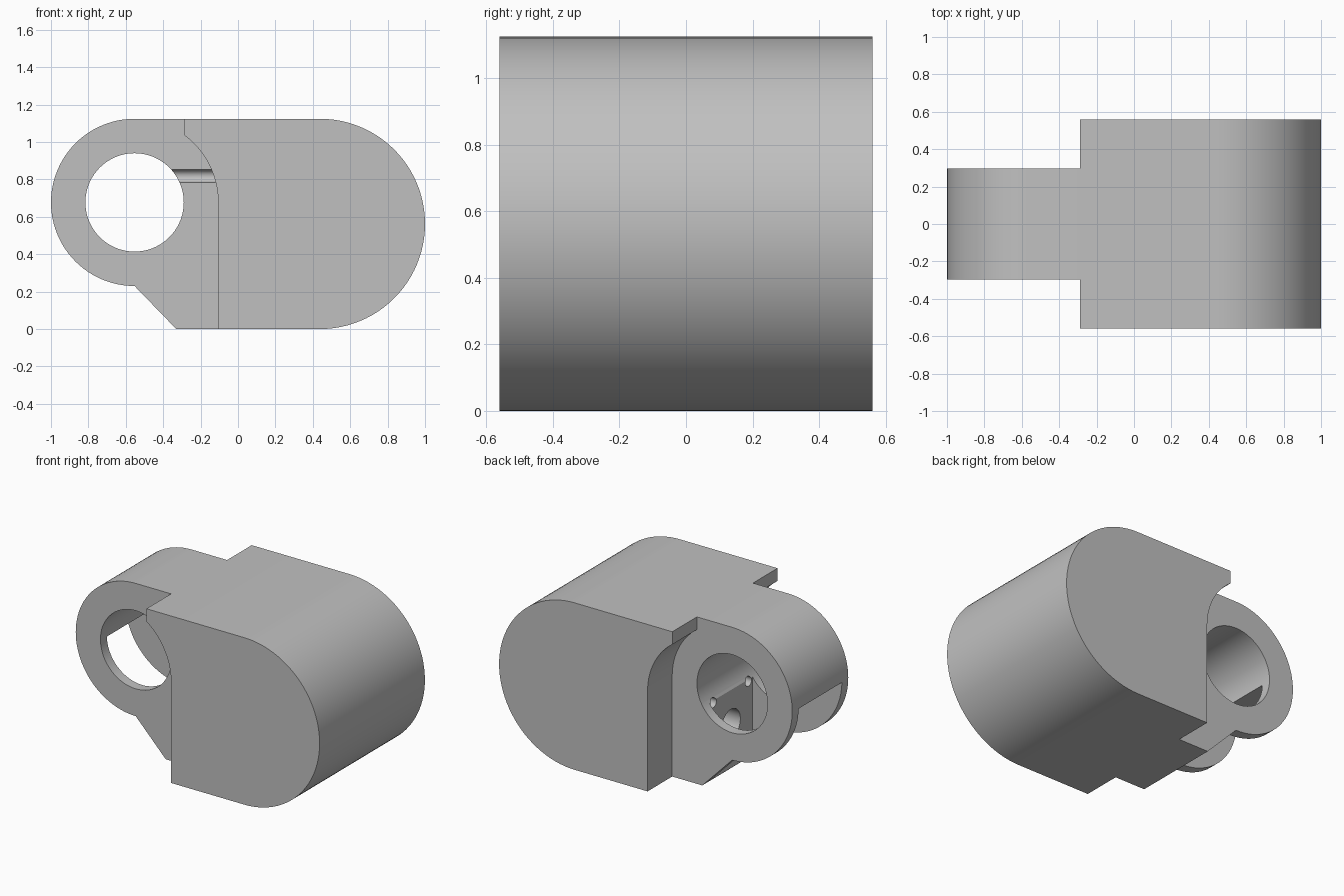
import bpy, bmesh
from math import cos, sin, pi, radians, acos

if "Cube" in bpy.data.objects:
    bpy.data.objects.remove(bpy.data.objects["Cube"], do_unlink=True)

grey = bpy.data.materials.new("plain grey")
grey.use_nodes = True
colour = (0.53, 0.53, 0.53, 1)
grey.diffuse_color = colour
grey.node_tree.nodes["Principled BSDF"].inputs["Base Color"].default_value = colour

# Main dimensions
HALF_W, END_R, END_X = 0.56, 0.562, 0.438
PIN_X, PIN_Z, EYE_R, BORE_R = -0.553, 0.677, 0.447, 0.263
TOP = 2 * END_R
KNUCKLE_W, SLOT_W, WALL_X = 0.298, 0.23, -0.335


def arc(cx, cz, r, a0, a1, n=48):
    return [(cx + r * cos(a0 + (a1 - a0) * i / n),
             cz + r * sin(a0 + (a1 - a0) * i / n)) for i in range(n + 1)]


def prism(name, outline, y0, y1):
    """Extrude an x-z outline from y0 to y1."""
    bm = bmesh.new()
    face = bm.faces.new([bm.verts.new((x, y0, z)) for x, z in outline])
    ext = bmesh.ops.extrude_face_region(bm, geom=[face])
    for v in ext["geom"]:
        if isinstance(v, bmesh.types.BMVert):
            v.co.y = y1
    bmesh.ops.recalc_face_normals(bm, faces=bm.faces)
    mesh = bpy.data.meshes.new(name)
    bm.to_mesh(mesh)
    bm.free()
    mesh.materials.append(grey)
    obj = bpy.data.objects.new(name, mesh)
    bpy.context.collection.objects.link(obj)
    return obj


def rod(name, x0, x1, y, z, r):
    """Round cutter lying along x."""
    bpy.ops.mesh.primitive_cylinder_add(
        vertices=32, radius=r, depth=x1 - x0,
        location=((x0 + x1) / 2, y, z), rotation=(0, pi / 2, 0))
    obj = bpy.context.object
    obj.name = name
    obj.data.materials.append(grey)
    return obj


def cut(target, cutter):
    cutter.hide_render = True
    mod = target.modifiers.new("cut", "BOOLEAN")
    mod.operation, mod.solver, mod.object = "DIFFERENCE", "EXACT", cutter
    bpy.ops.object.select_all(action="DESELECT")
    bpy.context.view_layer.objects.active = target
    target.select_set(True)
    bpy.ops.object.modifier_apply(modifier=mod.name)
    bpy.data.objects.remove(cutter, do_unlink=True)


# Housing: rounded end on one side, hinge eye on the other
outline = [(-0.33, 0)]
outline += arc(END_X, END_R, END_R, -pi / 2, pi / 2)
outline += arc(PIN_X, PIN_Z, EYE_R, pi / 2, 3 * pi / 2)
housing = prism("hinge_housing", outline, -HALF_W, HALF_W)

# Side recesses that narrow the housing to the knuckle
STEP_X = -0.29
step_angle = acos((STEP_X - PIN_X) / EYE_R)
recess = [(-1.3, 1.4), (STEP_X, 1.4)]
recess += arc(PIN_X, PIN_Z, EYE_R, step_angle, 0, 24)
recess += [(PIN_X + EYE_R, -0.3), (-1.3, -0.3)]
for side in (-1, 1):
    cut(housing, prism("side_recess", recess, side * KNUCKLE_W, side * 0.8))

# Slot between the two cheeks, then the pin bore
slot = [(-1.3, -0.3), (WALL_X, -0.3), (WALL_X, 0.67), (-1.3, 0.67)]
cut(housing, prism("cheek_slot", slot, -SLOT_W, SLOT_W))
cut(housing, prism("pin_bore", arc(PIN_X, PIN_Z, BORE_R, 0, 2 * pi, 72)[:-1], -0.5, 0.5))

# Blind holes in the slot wall and the channel on the front cheek
for side in (-1, 1):
    cut(housing, rod("small_hole", -0.42, -0.05, side * 0.187, 0.515, 0.032))
cut(housing, rod("centre_hole", -0.42, 0.1, 0, 0.3, 0.1))
cut(housing, rod("front_channel", -0.45, -0.11, -KNUCKLE_W, 0.818, 0.034))

bpy.ops.object.select_all(action="DESELECT")
bpy.context.view_layer.objects.active = housing
housing.select_set(True)
bpy.ops.object.shade_smooth_by_angle(angle=radians(30))
